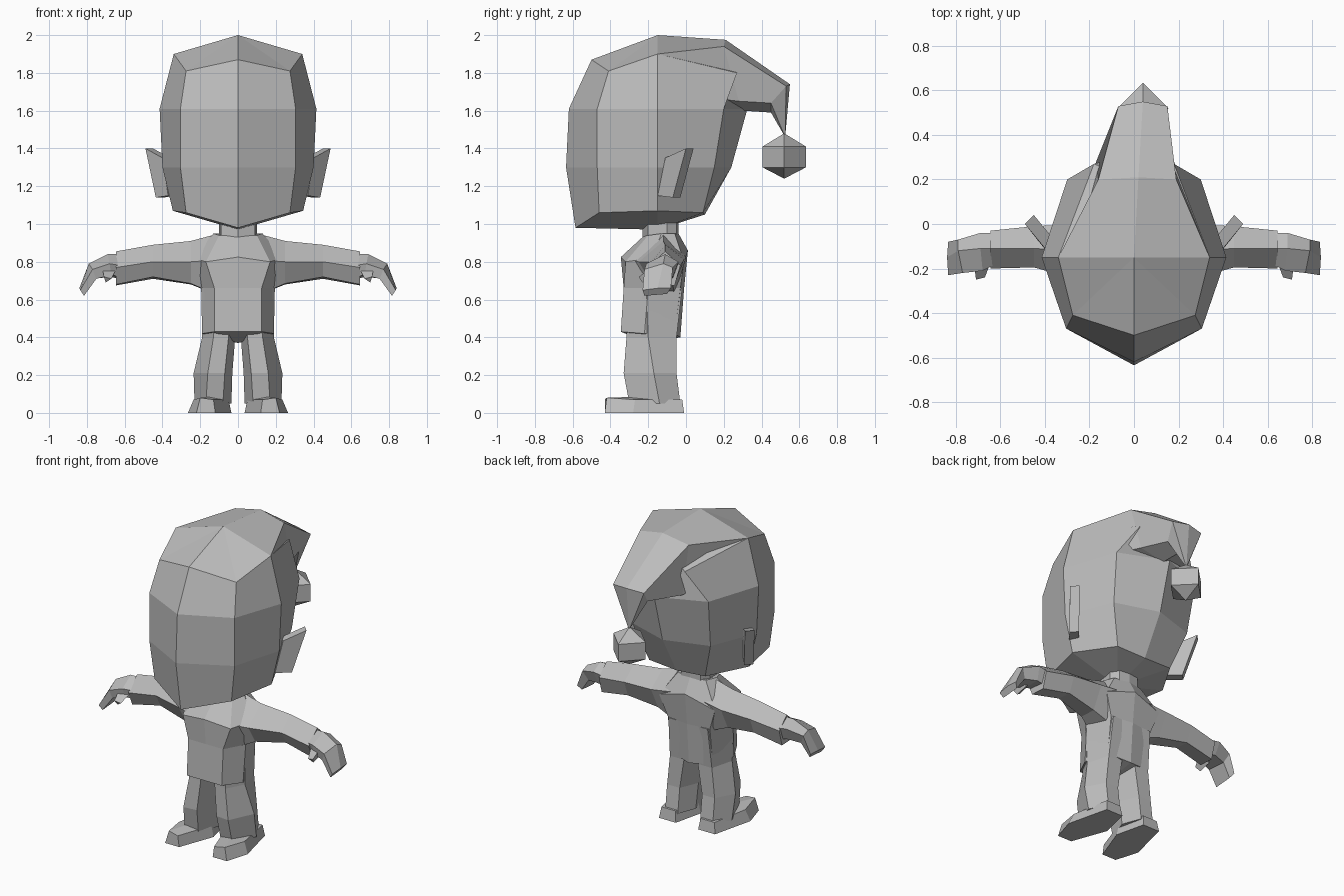
import bpy
import bmesh
from mathutils import Vector

# Remove only the default object
default_cube = bpy.data.objects.get("Cube")
if default_cube:
    bpy.data.objects.remove(default_cube, do_unlink=True)

# Single plain clay material
clay_colour = (0.5, 0.5, 0.5, 1.0)
clay = bpy.data.materials.new("clay_grey")
clay.use_nodes = True
clay.diffuse_color = clay_colour
clay.node_tree.nodes["Principled BSDF"].inputs["Base Color"].default_value = clay_colour


def symmetric(half_ring):
    """Complete a ring whose first and last points lie on the centre plane."""
    mirrored = [(-x, y, z) for x, y, z in half_ring[1:-1]]
    return half_ring + mirrored[::-1]


def level(z, outline):
    """Lift a flat outline to a height."""
    return [(x, y, z) for x, y in outline]


def across(x, section):
    """Place a section of (y, z) points at a sideways position."""
    return [(x, y, z) for y, z in section]


def cap(bm, ring, apex):
    """Close a ring with a fan to an apex, or with one face."""
    if apex is None:
        bm.faces.new(ring)
        return
    tip = bm.verts.new(apex)
    for a, b in zip(ring, ring[1:] + ring[:1]):
        bm.faces.new((a, b, tip))


def loft(name, rings, start=None, end=None, mirrored=False):
    """Bridge matching rings into one closed, flat-shaded part."""
    bm = bmesh.new()
    loops = [[bm.verts.new(Vector(point)) for point in ring] for ring in rings]
    for lower, upper in zip(loops, loops[1:]):
        count = len(lower)
        for i in range(count):
            j = (i + 1) % count
            bm.faces.new((lower[i], lower[j], upper[j], upper[i]))
    cap(bm, loops[0], start)
    cap(bm, loops[-1], end)
    bmesh.ops.recalc_face_normals(bm, faces=bm.faces[:])
    mesh = bpy.data.meshes.new(name)
    bm.to_mesh(mesh)
    bm.free()
    mesh.materials.append(clay)
    part = bpy.data.objects.new(name, mesh)
    bpy.context.scene.collection.objects.link(part)
    if mirrored:
        mirror = part.modifiers.new("mirror_sides", "MIRROR")
        mirror.use_axis[0] = True
        mirror.use_mirror_merge = False


# Head: rings from jaw to crown, each front centre, cheek, side, nape, back centre
head_rings = [
    [(0, -.585, .98), (.275, -.46, 1.06), (.345, -.15, 1.07), (.2, .09, 1.06), (0, .1, 1.05)],
    level(1.3, [(0, -.635), (.305, -.47), (.4, -.15), (.28, .15), (0, .24)]),
    level(1.61, [(0, -.62), (.305, -.47), (.415, -.15), (.3, .2), (0, .325)]),
    [(0, -.5, 1.87), (.275, -.41, 1.81), (.34, -.15, 1.9), (.18, .27, 1.8), (0, .2, 1.9)],
]
loft("head", [symmetric(ring) for ring in head_rings],
     start=(0, -.15, .97), end=(0, -.15, 2))

# Drooping cap tail: low left, left, ridge, right, low right, underside
loft("cap_tail", [
    [(-.3, -.15, 1.7), (-.34, -.15, 1.9), (0, -.15, 2),
     (.34, -.15, 1.9), (.3, -.15, 1.7), (0, -.15, 1.6)],
    [(-.17, .28, 1.65), (-.16, .2, 1.94), (.02, .21, 1.975),
     (.19, .2, 1.94), (.18, .28, 1.65), (.03, .3, 1.6)],
    [(-.04, .45, 1.64), (-.07, .53, 1.73), (.04, .55, 1.74),
     (.15, .53, 1.73), (.12, .45, 1.64), (.04, .45, 1.59)],
], end=(.04, .525, 1.46))

# Bobble at the end of the cap
r = .115
cx, cy = .04, .52
diamond = [(cx + r, cy), (cx, cy + r), (cx - r, cy), (cx, cy - r)]
loft("cap_bobble", [level(1.3, diamond), level(1.41, diamond)],
     start=(cx, cy, 1.24), end=(cx, cy, 1.48))

# Ears: slanted plates, outer face then inner face
outer_ear = [(.4, -.11, 1.35), (.49, .0, 1.4), (.435, -.07, 1.14), (.37, -.15, 1.15)]
inner_ear = [(x - .04, y + .04, z) for x, y, z in outer_ear]
loft("ear", [outer_ear, inner_ear], mirrored=True)

# Neck
neck = [(0, -.23), (.09, -.2), (.1, -.1), (.07, -.05), (0, -.04)]
loft("neck", [symmetric(level(z, neck)) for z in (.91, 1.03)])

# Torso: rings from hem to collar
torso_rings = [
    [(0, -.345, .43), (.125, -.345, .43), (.19, -.22, .42), (.15, -.06, .42), (0, -.03, .4)],
    level(.66, [(0, -.33), (.125, -.33), (.195, -.2), (.15, -.03), (0, -.01)]),
    [(0, -.345, .825), (.17, -.32, .8), (.24, -.18, .82), (.2, -.01, .8), (0, .01, .86)],
    [(0, -.22, .94), (.1, -.2, .94), (.13, -.13, .95), (.1, -.06, .95), (0, -.04, .95)],
]
loft("torso", [symmetric(ring) for ring in torso_rings], start=(0, -.2, .37))

# Arms: ridge, front, lower front, lower back, back
loft("arm", [
    across(.1, [(-.12, .95), (-.3, .81), (-.25, .62), (-.06, .62), (-.01, .84)]),
    across(.25, [(-.12, .91), (-.25, .8), (-.18, .685), (-.07, .68), (.0, .82)]),
    across(.45, [(-.11, .89), (-.195, .8), (-.15, .72), (-.05, .71), (-.01, .81)]),
    across(.645, [(-.11, .855), (-.2, .77), (-.16, .68), (-.06, .675), (-.03, .78)]),
], mirrored=True)

# Hands: same order, bending down to the fingertips
loft("hand", [
    across(.62, [(-.11, .84), (-.18, .78), (-.16, .72), (-.07, .71), (-.04, .79)]),
    [(.69, -.11, .84), (.68, -.21, .79), (.67, -.19, .73), (.68, -.07, .72), (.69, -.04, .8)],
    [(.79, -.12, .79), (.77, -.22, .76), (.75, -.21, .71), (.76, -.09, .71), (.79, -.07, .77)],
    [(.84, -.15, .66), (.835, -.23, .65), (.815, -.22, .62), (.815, -.1, .63), (.835, -.08, .66)],
], mirrored=True)

# Thumbs
loft("thumb", [
    [(.64, -.16, .77), (.72, -.17, .78), (.7, -.15, .71)],
    [(.67, -.24, .71), (.71, -.25, .72), (.7, -.23, .69)],
], mirrored=True)

# Legs: front inner, front outer, outside, back outer, back inner, inside
loft("leg", [
    level(.05, [(.08, -.29), (.17, -.3), (.23, -.14), (.17, -.03), (.08, -.03), (.035, -.15)]),
    level(.21, [(.07, -.32), (.16, -.33), (.235, -.17), (.17, -.05), (.08, -.05), (.03, -.17)]),
    level(.4, [(.05, -.31), (.13, -.315), (.19, -.2), (.15, -.05), (.05, -.05), (.015, -.18)]),
    level(.66, [(.03, -.3), (.12, -.31), (.193, -.21), (.14, -.02), (.04, -.02), (.01, -.2)]),
], mirrored=True)

# Feet: toe inner, toe outer, ball, heel outer, heel inner, arch
sole = [(.12, -.43), (.22, -.43), (.265, -.28), (.2, -.01), (.08, -.01), (.035, -.2)]
upper_foot = [(.13, -.43, .07), (.2, -.42, .08), (.235, -.27, .07),
              (.19, -.02, .07), (.09, -.02, .07), (.05, -.2, .07)]
loft("foot", [level(0, sole), upper_foot], end=(.15, -.28, .085), mirrored=True)
